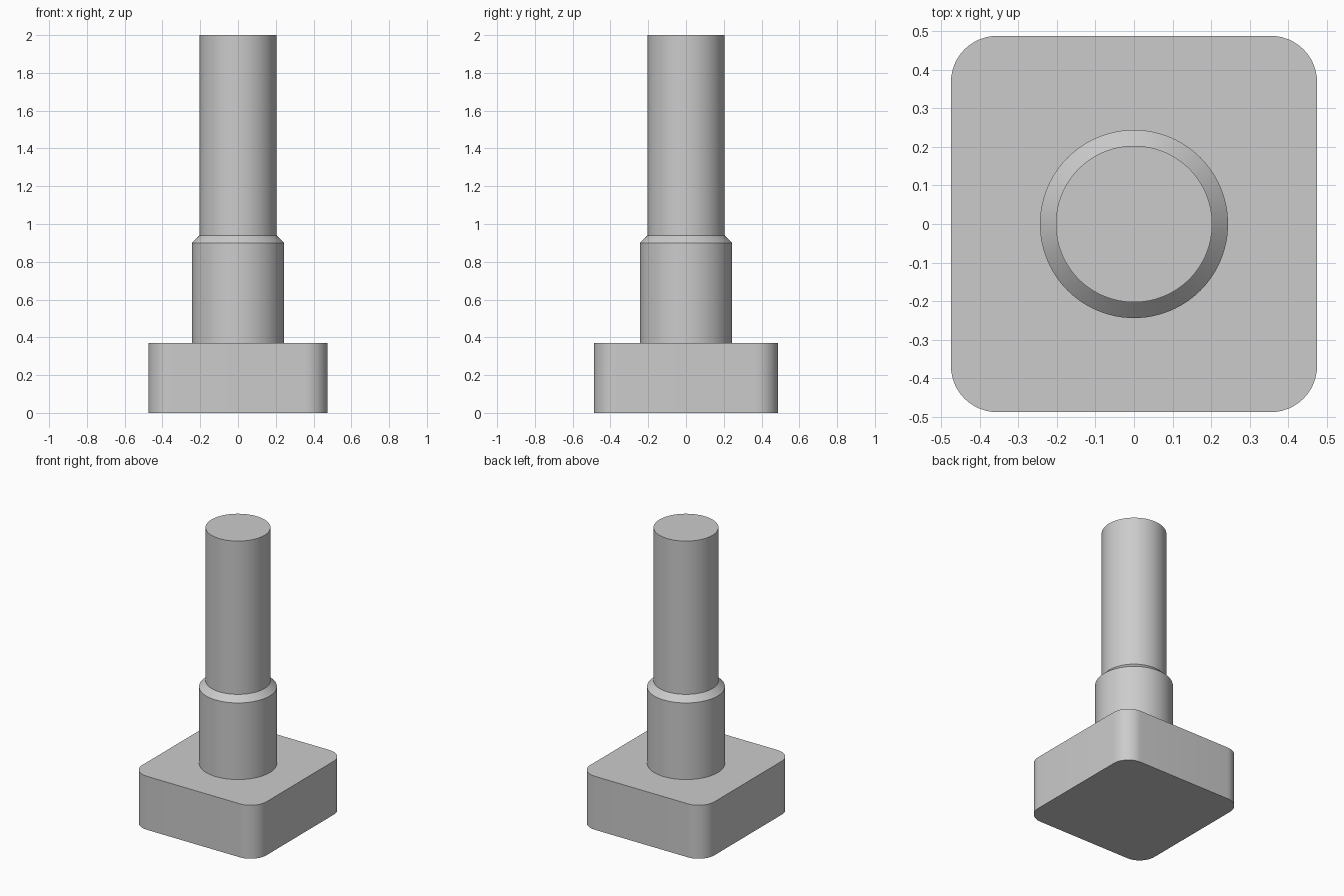
import bpy
import bmesh
import math

cube = bpy.data.objects.get("Cube")
if cube:
    bpy.data.objects.remove(cube, do_unlink=True)

# Single grey finish
grey = bpy.data.materials.new("plain grey")
grey.use_nodes = True
COLOUR = (0.6, 0.6, 0.6, 1)
grey.diffuse_color = COLOUR
grey.node_tree.nodes["Principled BSDF"].inputs["Base Color"].default_value = COLOUR


def finish(name, bm):
    """Turn a bmesh into a smooth-shaded object with sharp edges kept."""
    bmesh.ops.recalc_face_normals(bm, faces=bm.faces)
    mesh = bpy.data.meshes.new(name)
    bm.to_mesh(mesh)
    bm.free()
    mesh.materials.append(grey)
    obj = bpy.data.objects.new(name, mesh)
    bpy.context.collection.objects.link(obj)
    bpy.ops.object.select_all(action="DESELECT")
    obj.select_set(True)
    bpy.context.view_layer.objects.active = obj
    bpy.ops.object.shade_smooth_by_angle(angle=math.radians(30))
    return obj


def rounded_block(name, half_x, half_y, height, radius, steps=12):
    """Extrude a rectangle with rounded corners up from the ground."""
    bm = bmesh.new()
    verts = []
    for corner, (sx, sy) in enumerate([(1, 1), (-1, 1), (-1, -1), (1, -1)]):
        for i in range(steps + 1):
            a = (corner + i / steps) * math.pi / 2
            verts.append(bm.verts.new((sx * (half_x - radius) + radius * math.cos(a),
                                       sy * (half_y - radius) + radius * math.sin(a), 0)))
    face = bm.faces.new(verts)
    result = bmesh.ops.extrude_face_region(bm, geom=[face], use_keep_orig=True)
    top = [v for v in result["geom"] if isinstance(v, bmesh.types.BMVert)]
    bmesh.ops.translate(bm, verts=top, vec=(0, 0, height))
    return finish(name, bm)


def turned(name, profile, sides=96):
    """Revolve (radius, z) points about the upright axis, capping both ends."""
    bm = bmesh.new()
    rings = [[bm.verts.new((r * math.cos(math.tau * i / sides),
                            r * math.sin(math.tau * i / sides), z))
              for i in range(sides)] for r, z in profile]
    for low, high in zip(rings, rings[1:]):
        for i in range(sides):
            j = (i + 1) % sides
            bm.faces.new((low[i], low[j], high[j], high[i]))
    bm.faces.new(rings[0])
    bm.faces.new(rings[-1])
    return finish(name, bm)


# Rounded head block
BASE_TOP = 0.37
rounded_block("head_block", 0.475, 0.488, BASE_TOP, 0.12)

# Thick collar, chamfer and slimmer shaft turned as one piece
turned("stepped_shaft", [(0.244, BASE_TOP), (0.244, 0.9), (0.203, 0.94), (0.203, 2.0)])
